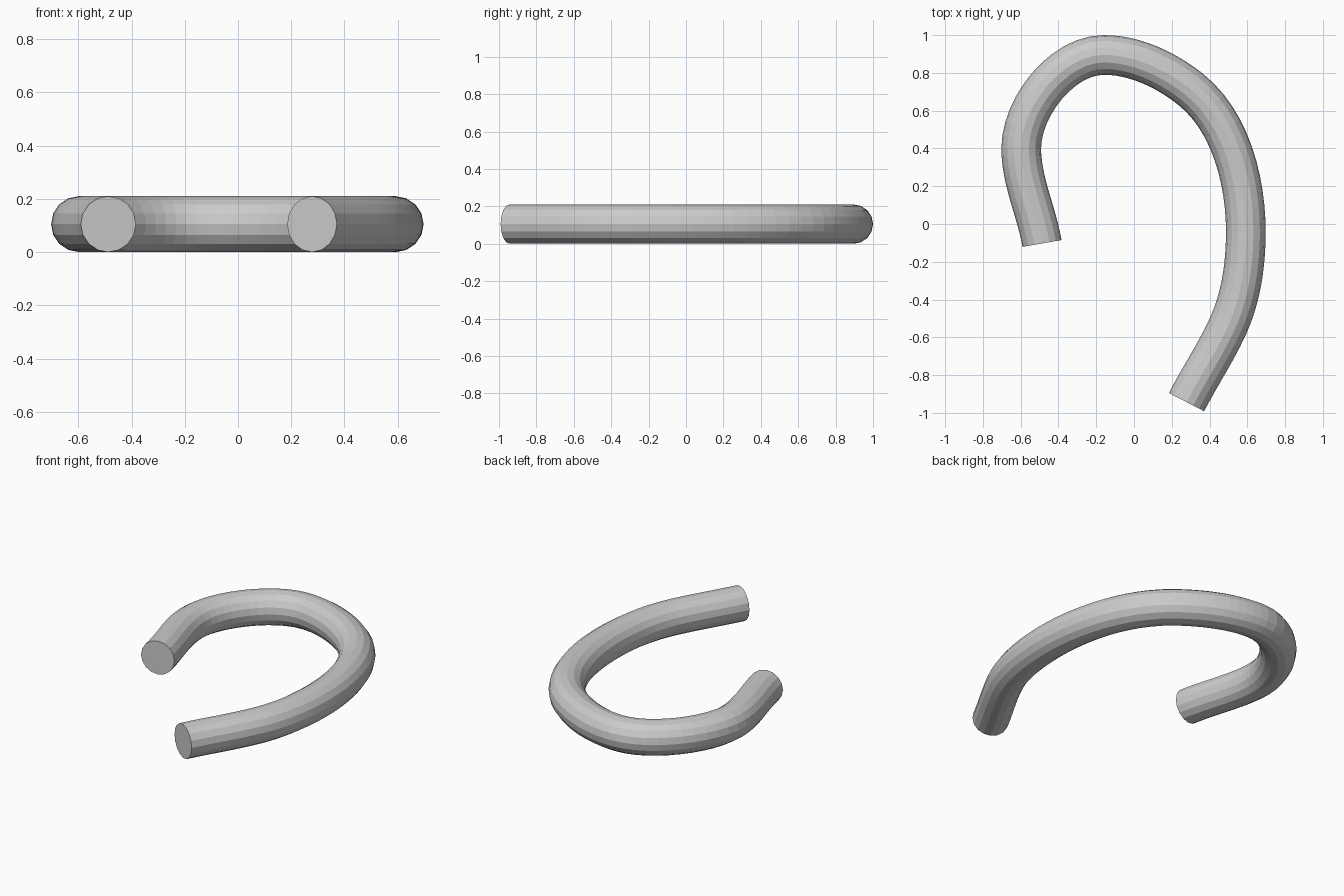
import bpy
from mathutils import Vector

cube = bpy.data.objects.get("Cube")
if cube:
    bpy.data.objects.remove(cube, do_unlink=True)

RADIUS = 0.105

# Centre line of the hook: (position, direction of travel)
path = [
    ((-0.487, -0.103), (-0.17, 0.98)),
    ((-0.597, 0.40), (0.0, 1.0)),
    ((-0.16, 0.895), (1.0, 0.0)),
    ((0.30, 0.713), (0.78, -0.62)),
    ((0.592, -0.04), (0.0, -1.0)),
    ((0.50, -0.535), (-0.41, -0.91)),
    ((0.278, -0.943), (-0.46, -0.89)),
]
points = [Vector((*p, 0)) for p, _ in path]
tangents = [Vector((*t, 0)).normalized() for _, t in path]

# Round bar swept along the path, closed with flat ends
curve = bpy.data.curves.new("bent_bar", "CURVE")
curve.dimensions = "3D"
curve.twist_mode = "Z_UP"
curve.bevel_depth = RADIUS
curve.bevel_resolution = 6
curve.resolution_u = 12
curve.use_fill_caps = True

spline = curve.splines.new("BEZIER")
spline.bezier_points.add(len(points) - 1)
spline.use_smooth = False
last = len(points) - 1
for i, knot in enumerate(spline.bezier_points):
    before = (points[i] - points[max(i - 1, 0)]).length / 3
    after = (points[min(i + 1, last)] - points[i]).length / 3
    knot.handle_left_type = knot.handle_right_type = "FREE"
    knot.co = points[i]
    knot.handle_left = points[i] - tangents[i] * (before or after)
    knot.handle_right = points[i] + tangents[i] * (after or before)

bar = bpy.data.objects.new("bent_bar", curve)
bar.location.z = RADIUS
bpy.context.collection.objects.link(bar)
